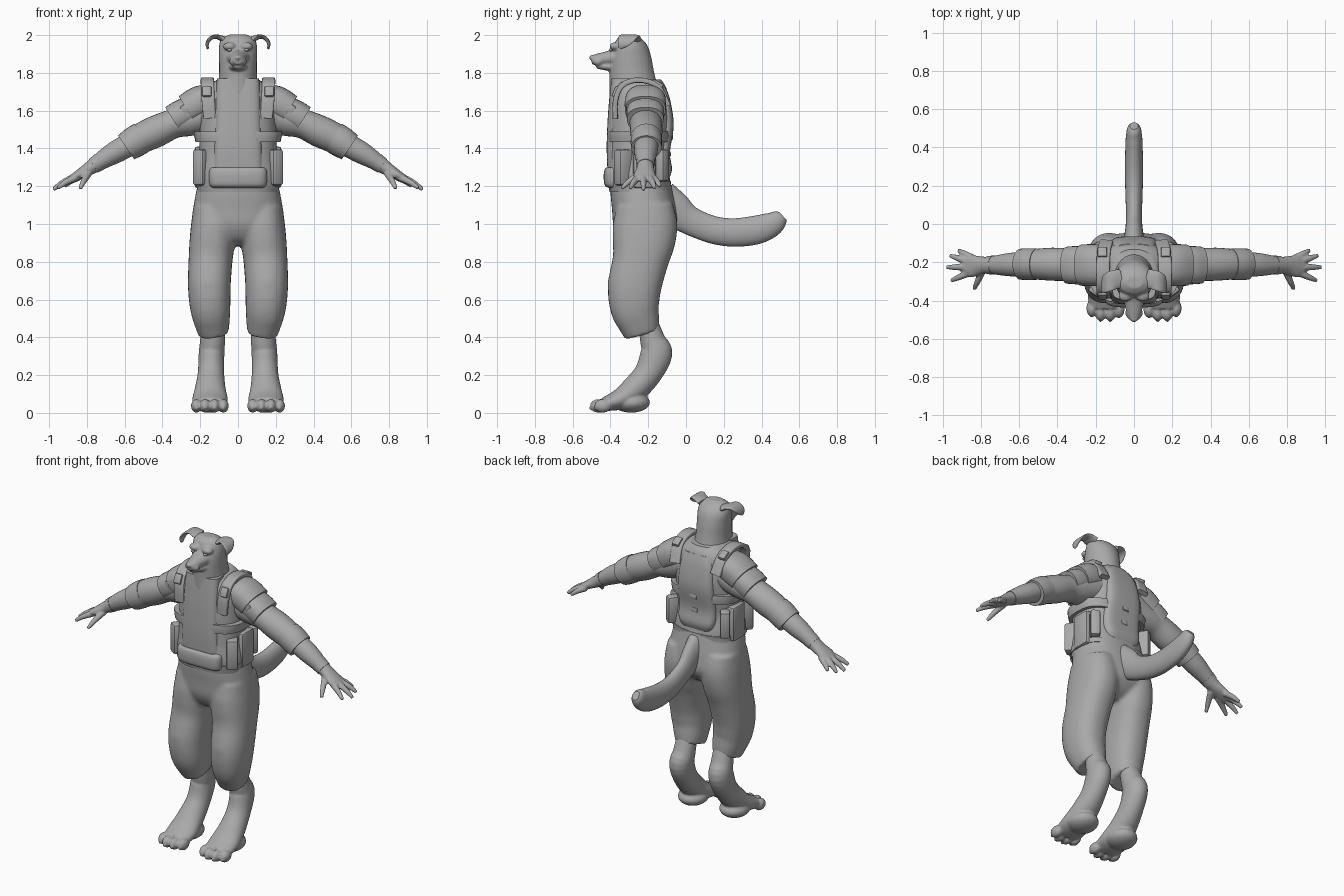
import bpy, bmesh, math
from mathutils import Vector, Matrix

GREY = bpy.data.materials.new("mid grey")
GREY.diffuse_color = (0.4, 0.4, 0.4, 1)
X, Y, Z = Vector((1, 0, 0)), Vector((0, 1, 0)), Vector((0, 0, 1))


def spline(rows, steps):
    """Catmull-Rom interpolation of (x, y, z, ra, rb) rows."""
    out, n = [], len(rows)
    for i in range(n - 1):
        p = [rows[max(0, min(n - 1, i + k))] for k in (-1, 0, 1, 2)]
        for s in range(steps):
            t = s / steps
            out.append([0.5 * (2 * b + (c - a) * t + (2 * a - 5 * b + 4 * c - d) * t * t
                               + (3 * b - a - 3 * c + d) * t ** 3) for a, b, c, d in zip(*p)])
    return out + [list(rows[-1])]


def loft(rows, side=X, axis=None, power=2.0, steps=4, seg=28):
    """Closed tube through elliptical rings; axis fixes the ring direction."""
    def build(bm):
        pts = spline(rows, steps)
        cs = [Vector(p[:3]) for p in pts]
        rings = []
        for i, p in enumerate(pts):
            t = axis or (cs[min(i + 1, len(cs) - 1)] - cs[max(i - 1, 0)]).normalized()
            b = t.cross(side).normalized()
            a = b.cross(t)
            ring = []
            for k in range(seg):
                u = 2 * math.pi * k / seg
                c, s = math.cos(u), math.sin(u)
                ring.append(bm.verts.new(cs[i] + a * p[3] * math.copysign(abs(c) ** (2 / power), c)
                                         + b * p[4] * math.copysign(abs(s) ** (2 / power), s)))
            rings.append(ring)
        for r, q in zip(rings, rings[1:]):
            for k in range(seg):
                bm.faces.new((r[k], r[(k + 1) % seg], q[(k + 1) % seg], q[k]))
        bm.faces.new(rings[0])
        bm.faces.new(rings[-1])
    return build


def ball(c, r):
    def build(bm):
        bmesh.ops.create_uvsphere(bm, u_segments=20, v_segments=12, radius=1,
                                  matrix=Matrix.Translation(c) @ Matrix.Diagonal((*r, 1)))
    return build


def box(c, size, rot=(0, 0, 0), bevel=0.008):
    def build(bm):
        m = Matrix.Translation(c)
        for ang, ax in zip(rot, "XYZ"):
            m = m @ Matrix.Rotation(math.radians(ang), 4, ax)
        v = bmesh.ops.create_cube(bm, size=1, matrix=m @ Matrix.Diagonal((*size, 1)))["verts"]
        edges = list({e for q in v for e in q.link_edges})
        bmesh.ops.bevel(bm, geom=edges, offset=bevel, segments=2, profile=0.5, affect='EDGES')
    return build


def part(name, builders, mirror=False, voxel=0, smooth=3):
    """One object from several pieces, optionally fused and mirrored."""
    bm = bmesh.new()
    for b in builders:
        b(bm)
    bmesh.ops.recalc_face_normals(bm, faces=bm.faces)
    me = bpy.data.meshes.new(name)
    bm.to_mesh(me)
    bm.free()
    me.materials.append(GREY)
    me.polygons.foreach_set("use_smooth", [True] * len(me.polygons))
    me.set_sharp_from_angle(angle=math.radians(40))
    ob = bpy.data.objects.new(name, me)
    bpy.context.collection.objects.link(ob)
    if voxel:
        r = ob.modifiers.new("fuse", 'REMESH')
        r.mode, r.voxel_size, r.use_smooth_shade = 'VOXEL', voxel, True
        s = ob.modifiers.new("soften", 'SMOOTH')
        s.factor, s.iterations = 0.5, smooth
    if mirror:
        ob.modifiers.new("mirror", 'MIRROR').use_mirror_merge = False
    return ob


# Head: neck column, muzzle, jaw, brows, nose
head = [loft([(0, -.265, 1.66, .125, .14), (0, -.28, 1.75, .105, .125), (0, -.288, 1.81, .1, .118),
              (0, -.292, 1.88, .101, .109), (0, -.292, 1.94, .101, .09), (0, -.3, 1.98, .088, .066),
              (0, -.305, 2.003, .045, .03)], axis=Z),
        loft([(0, -.34, 1.885, .075, .055), (0, -.41, 1.877, .052, .04), (0, -.46, 1.872, .04, .032),
              (0, -.5, 1.868, .027, .024)]),
        loft([(0, -.36, 1.835, .06, .03), (0, -.42, 1.832, .042, .02), (0, -.475, 1.836, .024, .012)]),
        ball((0, -.497, 1.881), (.02, .016, .014))]
for s in (-1, 1):
    head.append(ball((s * .045, -.375, 1.94), (.035, .03, .022)))
    head.append(ball((s * .024, -.465, 1.86), (.022, .028, .022)))
part("head", head, voxel=.007, smooth=2)
part("eye", [ball((.045, -.398, 1.922), (.013, .01, .008))], mirror=True)
part("ear", [loft([(.07, -.285, 1.975, .05, .018), (.115, -.295, 1.992, .05, .012),
                   (.146, -.315, 1.982, .045, .01), (.163, -.335, 1.955, .03, .009),
                   (.16, -.35, 1.93, .01, .006)], side=Y)], mirror=True)

# Vest and its panels
part("vest", [loft([(0, -.24, 1.17, .215, .165), (0, -.252, 1.25, .22, .165), (0, -.257, 1.35, .205, .155),
                    (0, -.25, 1.45, .205, .16), (0, -.245, 1.55, .2, .165), (0, -.245, 1.64, .195, .155),
                    (0, -.25, 1.72, .165, .145), (0, -.262, 1.765, .11, .13)], axis=Z, power=2.5, seg=40)])
part("chest_panel", [loft([(0, -.345, 1.27, .135, .07), (0, -.35, 1.4, .128, .07), (0, -.345, 1.55, .122, .07),
                           (0, -.34, 1.68, .118, .065), (0, -.335, 1.77, .112, .06)],
                          axis=Z, power=4, seg=40)])
part("belly_pouch", [loft([(0, -.36, 1.19, .13, .045), (0, -.36, 1.205, .15, .07), (0, -.36, 1.25, .155, .076),
                           (0, -.36, 1.285, .152, .072), (0, -.36, 1.3, .14, .06)],
                          axis=Z, power=4, seg=40)])
part("back_panel", [loft([(0, -.14, 1.24, .1, .05), (0, -.14, 1.29, .125, .066), (0, -.145, 1.38, .13, .06),
                          (0, -.135, 1.52, .125, .07), (0, -.145, 1.65, .115, .063),
                          (0, -.16, 1.72, .095, .055)], axis=Z, power=4, seg=40)])
part("back_panel_clips", [box((0, -.078, 1.46), (.05, .02, .03)), box((0, -.09, 1.37), (.05, .02, .03))])
part("side_band", [loft([(0, -.25, 1.435, .225, .165), (0, -.25, 1.465, .232, .167),
                         (0, -.25, 1.49, .235, .165)], axis=Z, power=2.8, steps=2, seg=40)])
part("side_pouches", [box((.19, -.33, 1.3), (.07, .09, .19), (0, 0, 35), .015),
                      box((.2, -.22, 1.3), (.06, .12, .22), (0, 0, 0), .015),
                      box((.185, -.135, 1.31), (.06, .08, .17), (0, 0, -35), .015)], mirror=True)
part("waist_belt", [loft([(0, -.245, 1.195, .222, .163), (0, -.247, 1.225, .226, .167)],
                         axis=Z, power=2.6, steps=1, seg=40)])

# Shoulder straps with buckles, and layered shoulder plates
part("shoulder_strap", [loft([(.15, -.375, 1.56, .033, .014), (.158, -.372, 1.66, .035, .014),
                              (.162, -.335, 1.735, .035, .014), (.162, -.25, 1.762, .035, .014),
                              (.158, -.15, 1.73, .035, .014), (.145, -.095, 1.63, .035, .014)], power=5),
                        box((.165, -.37, 1.7), (.05, .03, .06), (-25, 0, 0)),
                        box((.165, -.15, 1.74), (.05, .06, .03), (-30, 0, 0))], mirror=True)
part("shoulder_plate", [loft([(.16, -.215, 1.655, .105, .085), (.21, -.215, 1.64, .11, .088),
                              (.27, -.215, 1.605, .108, .083)], side=Y, power=2.4),
                        loft([(.25, -.215, 1.602, .098, .075), (.30, -.215, 1.58, .1, .078),
                              (.345, -.215, 1.553, .097, .076)], side=Y, power=2.4),
                        box((.285, -.215, 1.665), (.05, .06, .02), (0, 30, 0)),
                        box((.275, -.305, 1.61), (.05, .02, .05), (0, 30, 0))], mirror=True)

# Arms with sleeves and cuffs
part("sleeve", [loft([(.13, -.215, 1.6, .1, .1), (.25, -.213, 1.555, .092, .088), (.34, -.212, 1.532, .086, .078),
                      (.43, -.21, 1.492, .086, .084), (.51, -.21, 1.455, .08, .08),
                      (.57, -.21, 1.42, .075, .07)], side=Y)], mirror=True)
part("sleeve_cuff", [loft([(.505, -.21, 1.46, .081, .083), (.55, -.21, 1.433, .083, .083),
                           (.592, -.21, 1.405, .081, .076)], side=Y)], mirror=True)
hand = [loft([(.55, -.21, 1.435, .065, .062), (.64, -.212, 1.385, .062, .06), (.7, -.214, 1.35, .054, .052),
              (.765, -.215, 1.308, .044, .04), (.81, -.217, 1.28, .05, .032), (.85, -.22, 1.257, .058, .025),
              (.885, -.22, 1.238, .05, .018)], side=Y)]
for base, tip in (((.84, -.18), (.918, -.137, 1.2)), ((.86, -.198), (.962, -.165, 1.19)),
                  ((.865, -.225), (.978, -.226, 1.182)), ((.85, -.25), (.955, -.296, 1.19)),
                  ((.79, -.24), (.835, -.34, 1.188))):
    a = Vector((*base, 1.25 if base[0] > .8 else 1.27))
    b = Vector(tip)
    m = a.lerp(b, .6) + Z * .006
    hand.append(loft([(*a, .02, .02), (*m, .016, .016), (*b, .01, .01)], side=Y, seg=14))
part("forearm_and_hand", hand, mirror=True, voxel=.006, smooth=2)
part("wrist_band", [loft([(.735, -.2145, 1.328, .05, .047), (.765, -.215, 1.308, .047, .043)], side=Y, steps=2)],
     mirror=True)

# Trousers: hips and two baggy legs fused together
pants = [loft([(0, -.24, 1.24, .205, .155), (0, -.235, 1.17, .222, .165), (0, -.222, 1.08, .236, .17),
               (0, -.215, .99, .235, .168), (0, -.22, .92, .19, .125), (0, -.22, .885, .1, .07)],
              axis=Z, power=2.3, seg=40)]
for s in (-1, 1):
    pants.append(loft([(s * .125, -.22, 1.1, .11, .15), (s * .128, -.216, 1.0, .12, .17),
                       (s * .137, -.225, .9, .12, .165), (s * .146, -.243, .8, .116, .147),
                       (s * .152, -.272, .67, .113, .142), (s * .147, -.272, .56, .107, .13),
                       (s * .137, -.25, .48, .094, .112), (s * .129, -.232, .42, .08, .095)], power=2.3))
    pants.append(ball((s * .155, -.36, .68), (.07, .055, .09)))
part("trousers", pants, voxel=.012, smooth=3)

# Lower legs and paws with toes
paw = [loft([(.132, -.2, .47, .062, .055), (.135, -.175, .38, .066, .068), (.14, -.157, .315, .068, .085),
             (.143, -.2, .21, .07, .074), (.147, -.275, .125, .082, .07), (.148, -.35, .072, .094, .056),
             (.148, -.435, .045, .088, .036)]),
       ball((.148, -.29, .055), (.09, .1, .054))]
for x, y in ((.078, -.445), (.124, -.463), (.174, -.463), (.22, -.44)):
    paw.append(ball((x, y, .037), (.029, .045, .036)))
    paw.append(ball((x, y - .036, .025), (.01, .014, .012)))
part("paw", paw, mirror=True, voxel=.007, smooth=2)

# Tail
part("tail", [loft([(0, -.13, 1.12, .06, .11), (0, -.06, 1.075, .05, .095), (0, 0, 1.03, .043, .078),
                    (0, .07, .995, .042, .073), (0, .16, .965, .045, .073), (0, .26, .955, .047, .075),
                    (0, .37, .968, .046, .076), (0, .45, .996, .043, .066), (0, .495, 1.028, .036, .048),
                    (0, .513, 1.043, .022, .028)])])
